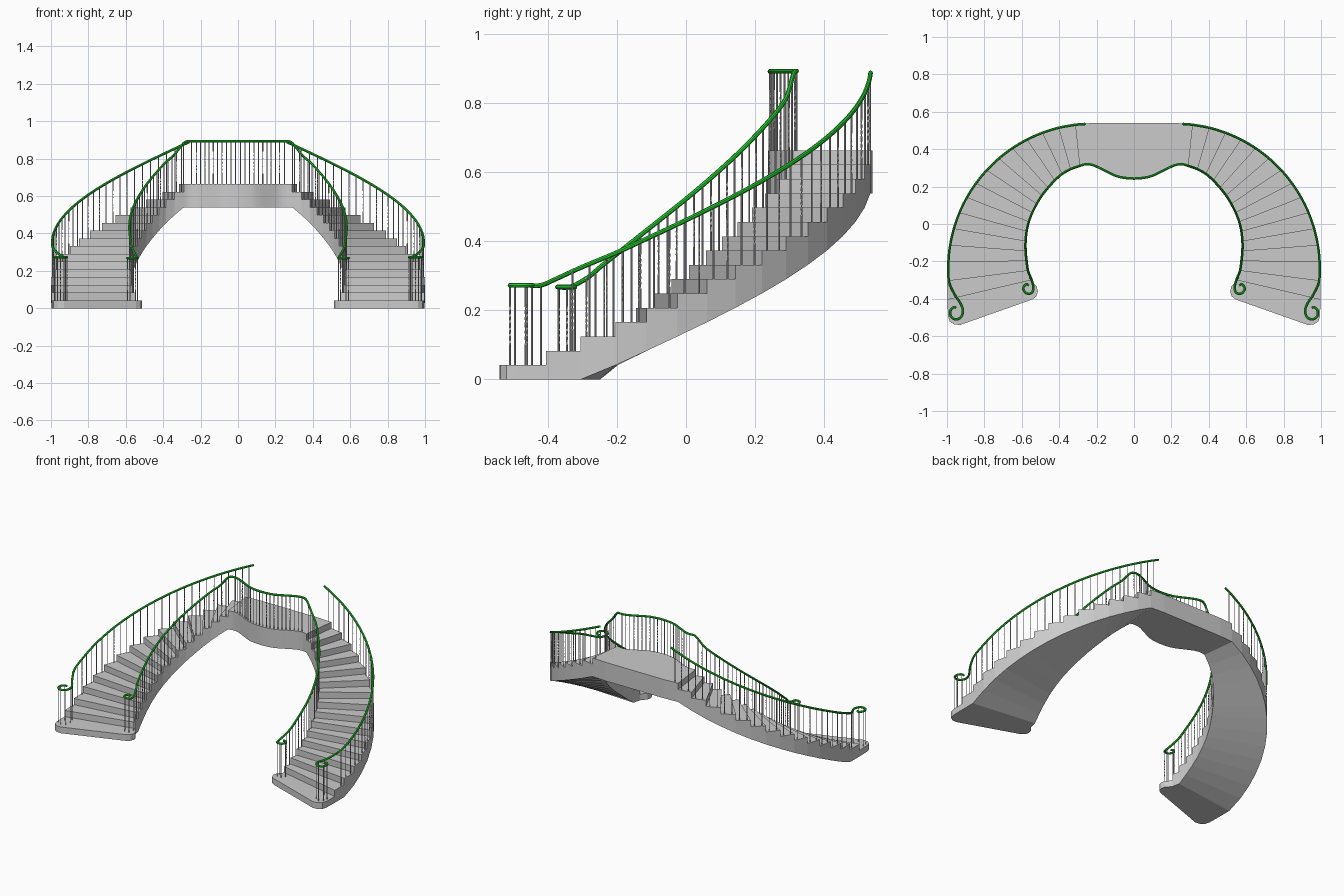
import bpy, bmesh, math
from mathutils import Vector

if "Cube" in bpy.data.objects:
    bpy.data.objects.remove(bpy.data.objects["Cube"])

H = 0.0415            # riser height, 16 risers up to the landing
RAIL = 0.2            # rail height above the riser line


def smooth(pts, n=5):
    """Catmull-Rom curve through the points."""
    p = [Vector(q) for q in pts]
    p = [p[0]] + p + [p[-1]]
    out = []
    for a, b, c, d in zip(p, p[1:], p[2:], p[3:]):
        for i in range(n):
            t = i / n
            out.append(0.5 * (2 * b + (c - a) * t + (2 * a - 5 * b + 4 * c - d) * t * t
                              + (3 * b - a - 3 * c + d) * t ** 3))
    return out + [p[-1]]


INNER = smooth([(.55, -.30), (.566, -.22), (.575, -.1), (.555, .02), (.496, .14),
                (.417, .235), (.358, .281), (.29, .308)], 12)
WAVE = smooth([(.29, .308), (.26, .315), (.22, .31), (.17, .288), (.1, .254),
               (.05, .242), (0, .238)], 4)


def along(path, dist):
    for a, b in zip(path, path[1:]):
        d = (b - a).length
        if dist <= d:
            return a.lerp(b, dist / d)
        dist -= d
    return path[-1].copy()


def length(path):
    return sum((b - a).length for a, b in zip(path, path[1:]))


def outer(k):
    """Outer edge of the flight at riser number k."""
    if k < 4:
        return Vector((.997, -.205 - .1 * (4 - k)))
    a = math.radians(2.6 + (k - 4) / 12 * 80.4)
    return Vector((.22 + .78 * math.cos(a), -.24 + .78 * math.sin(a)))


def inner(k):
    return along(INNER, length(INNER) * (k - 2) / 14)


def finish(name, bm, mirror=True):
    bmesh.ops.recalc_face_normals(bm, faces=bm.faces)
    me = bpy.data.meshes.new(name)
    bm.to_mesh(me)
    bm.free()
    ob = bpy.data.objects.new(name, me)
    bpy.context.collection.objects.link(ob)
    if mirror:
        ob.modifiers.new("mirror", 'MIRROR').use_mirror_merge = False
    return ob


def prism(bm, outline, bottoms, top):
    lo = [bm.verts.new((p[0], p[1], z)) for p, z in zip(outline, bottoms)]
    hi = [bm.verts.new((p[0], p[1], top)) for p in outline]
    bm.faces.new(lo[::-1])
    bm.faces.new(hi)
    for i in range(len(lo)):
        j = (i + 1) % len(lo)
        bm.faces.new((lo[i], lo[j], hi[j], hi[i]))


# Flight of steps with sloping underside
bm = bmesh.new()
first = [outer(2), (.995, -.49), (.986, -.52), (.962, -.537), (.93, -.54), (.545, -.404),
         (.523, -.388), (.514, -.362), (.52, -.335), (.543, -.31), inner(2)]
prism(bm, first, [0] * len(first), H)
for k in range(2, 16):
    a, b = max(0, k - 3) * H, (k - 2) * H
    prism(bm, [outer(k), outer(k + 1), inner(k + 1), inner(k)], [a, b, b, a], k * H)
finish("steps", bm)

# Landing with wavy front edge
bm = bmesh.new()
half = [(.22, .54), outer(16)] + WAVE
full = half + [(-p[0], p[1]) for p in half[-2::-1]]
prism(bm, full, [13 * H] * len(full), 16 * H)
finish("landing", bm, mirror=False)

# Handrails
green = bpy.data.materials.new("rail_green")
green.diffuse_color = (0.02, 0.6, 0.03, 1)
green.use_nodes = True
green.node_tree.nodes["Principled BSDF"].inputs["Base Color"].default_value = green.diffuse_color


def rail(name, pts):
    cu = bpy.data.curves.new(name, 'CURVE')
    cu.dimensions = '3D'
    cu.bevel_depth = .0068
    cu.bevel_resolution = 2
    cu.use_fill_caps = True
    path = smooth(pts, 4)
    sp = cu.splines.new('POLY')
    sp.points.add(len(path) - 1)
    for q, p in zip(sp.points, path):
        q.co = (*p, 1)
    ob = bpy.data.objects.new(name, cu)
    bpy.context.collection.objects.link(ob)
    bpy.ops.object.select_all(action='DESELECT')
    ob.select_set(True)
    bpy.context.view_layer.objects.active = ob
    bpy.ops.object.convert(target='MESH')
    ob = bpy.context.object
    ob.data.materials.clear()
    ob.data.materials.append(green)
    bpy.ops.object.shade_smooth_by_angle()
    ob.modifiers.new("mirror", 'MIRROR').use_mirror_merge = False


def on_outer(k):
    p = outer(k).lerp(inner(min(k, 16)), .016) if k < 16 else outer(k) - Vector((0, .004))
    return Vector((*p, RAIL + H * k))


def on_inner(k):
    return Vector((*inner(k).lerp(outer(k), .013), RAIL + H * k + .02 * max(0, k - 15)))


o_scroll = [(.95, -.447), (.966, -.446), (.982, -.465), (.978, -.496), (.95, -.51),
            (.923, -.495), (.915, -.46), (.93, -.42), (.96, -.375)]
o_scroll = [Vector((*p, .273)) for p in o_scroll]
o_scroll[-1].z = .292
i_scroll = [(.562, -.328), (.578, -.322), (.592, -.345), (.577, -.37), (.547, -.368),
            (.538, -.335), (.553, -.285)]
i_scroll = [Vector((*p, .268)) for p in i_scroll]
i_scroll[-1].z = .295
level = [Vector((p.x, p.y + .005, .893)) for p in WAVE[4:]]

rail("outer_handrail", o_scroll + [on_outer(k) for k in range(3, 17)] + [on_outer(16.6)])
rail("inner_handrail", i_scroll + [on_inner(k) for k in range(3, 17)] + level)


# Balusters: slim square bars, every other one twisted in the middle
def balusters(name, spots):
    bm = bmesh.new()
    for n, (p, base) in enumerate(spots):
        rings = []
        count = 18 if n % 2 else 2
        for i in range(count):
            t = i / (count - 1)
            turn = math.pi * 3 * min(max((t - .25) / .5, 0), 1) if n % 2 else 0
            z = base + (p.z - base) * t
            rings.append([bm.verts.new((p.x + .0028 * math.cos(turn + q * math.pi / 2),
                                        p.y + .0028 * math.sin(turn + q * math.pi / 2), z))
                          for q in range(4)])
        for a, b in zip(rings, rings[1:]):
            for q in range(4):
                r = (q + 1) % 4
                bm.faces.new((a[q], a[r], b[r], b[q]))
    finish(name, bm)


ks = [2.75 + .5 * i for i in range(28)]
balusters("outer_balusters", [(p, H) for p in o_scroll[1:8]] +
          [(on_outer(k), min(int(k), 16) * H) for k in ks])
balusters("inner_balusters", [(p, H) for p in i_scroll[1:6]] +
          [(on_inner(k + f), k * H) for k in range(2, 16) for f in (.25, .75)])
span = length(level)
balusters("landing_balusters", [(along(level, span * (i + .5) / 11), 16 * H) for i in range(11)])
